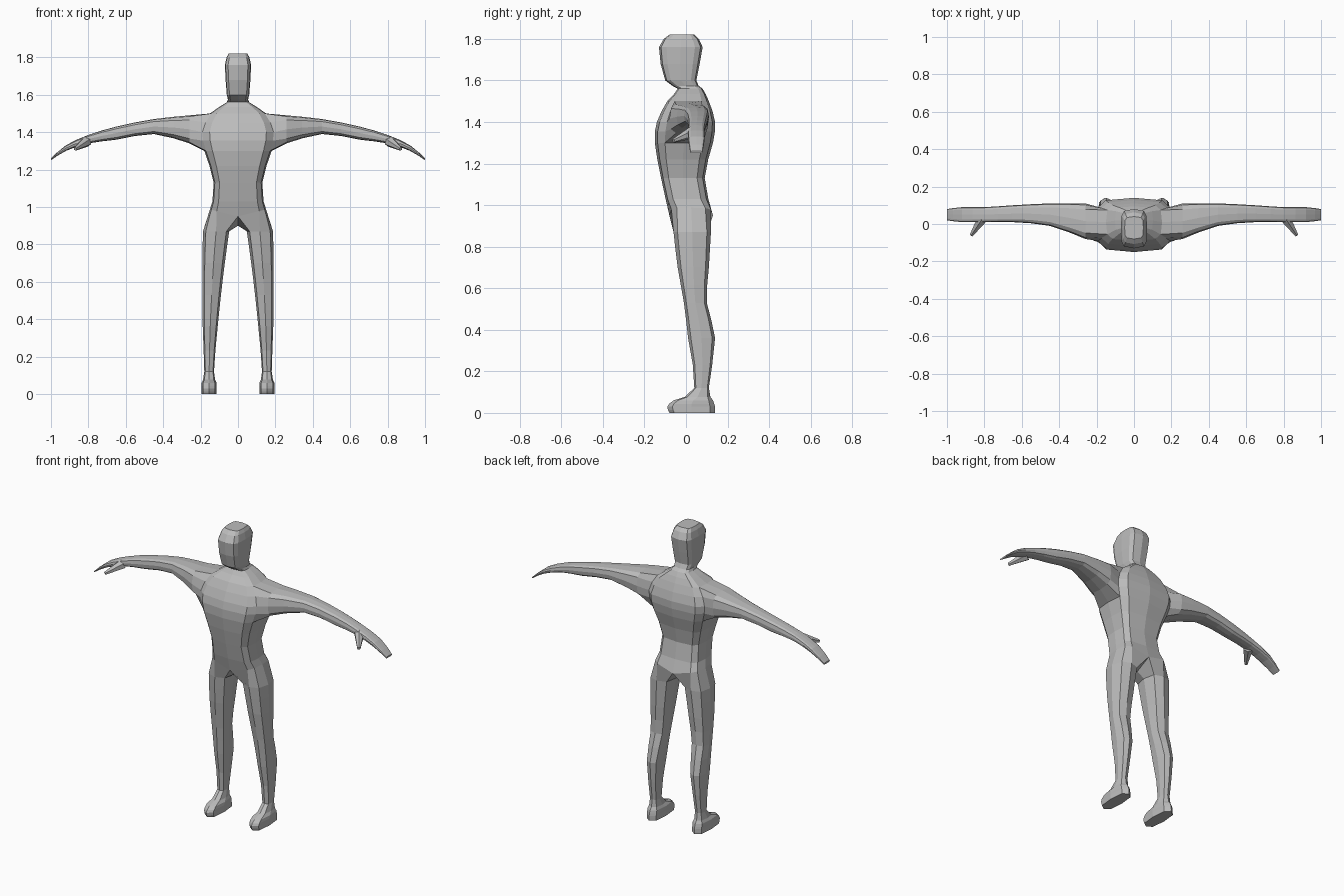
import bpy, bmesh
from math import sin, cos, radians, copysign
from mathutils import Vector, Matrix

if "Cube" in bpy.data.objects:
    bpy.data.objects.remove(bpy.data.objects["Cube"], do_unlink=True)

skin = bpy.data.materials.new("plain grey")
skin.use_nodes = True
grey = (0.5, 0.5, 0.5, 1)
skin.diffuse_color = grey
skin.node_tree.nodes["Principled BSDF"].inputs["Base Color"].default_value = grey

bm = bmesh.new()


def bend(value, power):
    """Push a unit-circle coordinate outwards to make a boxier outline."""
    return copysign(abs(value) ** power, value)


def outline(low_u, high_u, low_v, high_v, angles, power):
    """Rounded box outline in a plane, sampled at the given angles."""
    centre_u, centre_v = (low_u + high_u) / 2, (low_v + high_v) / 2
    return [(centre_u + (high_u - low_u) / 2 * bend(cos(radians(angle)), power),
             centre_v + (high_v - low_v) / 2 * bend(sin(radians(angle)), power))
            for angle in angles]


def refine(sections):
    """Add a smoothly curved in-between section after each given one."""
    result = []
    last = len(sections) - 1
    for i in range(last):
        before, start = sections[max(i - 1, 0)], sections[i]
        end, after = sections[i + 1], sections[min(i + 2, last)]
        result.append(start)
        result.append([(9 * (s + e) - b - a) / 16
                       for b, s, e, a in zip(before, start, end, after)])
    return result + [sections[last]]


def add_ring(points):
    return [bm.verts.new(point) for point in points]


def join_rings(first, second):
    for i in range(len(first)):
        bm.faces.new((first[i - 1], first[i], second[i], second[i - 1]))


def trunk_section(height, half_width, front, back):
    return [height, half_width, front, back]


def arm_section(reach, bottom, top, front, back):
    return [reach, bottom, top, front, back]


def leg_section(height, half_width, front, back):
    return [height, half_width, front, back]


# Torso, neck and head as one stack of half rings
trunk = refine([
    trunk_section(height=.95, half_width=.15, front=-.08, back=.13),
    trunk_section(height=1.13, half_width=.13, front=-.12, back=.09),
    trunk_section(height=1.3, half_width=.18, front=-.15, back=.13),
    trunk_section(height=1.4, half_width=.2, front=-.14, back=.14),
    trunk_section(height=1.5, half_width=.15, front=-.09, back=.11),
    trunk_section(height=1.56, half_width=.06, front=-.04, back=.08),
    trunk_section(height=1.6, half_width=.06, front=-.1, back=.05),
    trunk_section(height=1.76, half_width=.07, front=-.13, back=.08),
    trunk_section(height=1.82, half_width=.05, front=-.08, back=.04),
])
half_turn = [-90, -55, -25, 0, 25, 55, 90]
rows = []
for height, half_width, front, back in trunk:
    points = outline(-half_width, half_width, front, back, half_turn, power=.5)
    rows.append(add_ring([(x, y, height) for x, y in points]))
for row in rows:                      # the seam lies exactly on the centre plane
    row[0].co.x = row[-1].co.x = 0
for vert in rows[0]:                  # hip line rises outward
    vert.co.z += vert.co.x / 4

# Skin the trunk, leaving the shoulder open
armpit, shoulder = 4, 8
for level in range(len(rows) - 1):
    lower, upper = rows[level], rows[level + 1]
    for k in range(len(half_turn) - 1):
        if not (armpit <= level < shoulder and k in (2, 3)):
            bm.faces.new((lower[k], lower[k + 1], upper[k + 1], upper[k]))
bm.faces.new(rows[-1])

# Arm and hand grow from the shoulder opening
between = rows[armpit + 1:shoulder]
ring = rows[armpit][2:5] + [row[4] for row in between]
ring += rows[shoulder][4:1:-1] + [row[2] for row in reversed(between)]
arm = refine([
    arm_section(reach=.26, bottom=1.34, top=1.49, front=-.08, back=.11),
    arm_section(reach=.45, bottom=1.39, top=1.47, front=-.01, back=.11),
    arm_section(reach=.65, bottom=1.36, top=1.43, front=.01, back=.1),
    arm_section(reach=.8, bottom=1.34, top=1.385, front=.01, back=.09),
    arm_section(reach=.92, bottom=1.3, top=1.33, front=.01, back=.09),
    arm_section(reach=1, bottom=1.25, top=1.26, front=.02, back=.08),
])
for reach, bottom, top, front, back in arm:
    points = outline(front, back, bottom, top, range(240, 600, 30), power=.6)
    new_ring = add_ring([(reach, y, z) for y, z in points])
    join_rings(ring, new_ring)
    ring = new_ring
bm.faces.new(ring)

# Thumb: a tapered peg pointing forward and outward from the hand
thumb_base, thumb_tip = Vector((.81, .03, 1.35)), Vector((.87, -.06, 1.31))
thumb = thumb_tip - thumb_base
turn = thumb.to_track_quat('Z', 'Y').to_matrix().to_4x4()
bmesh.ops.create_cone(bm, cap_ends=True, segments=6, radius1=.03, radius2=.01,
                      depth=thumb.length,
                      matrix=Matrix.Translation((thumb_base + thumb_tip) / 2) @ turn)

# Leg and foot, joined to the pelvis through one crotch point
ring = rows[0] + add_ring([(0, .03, .9)])
leg = refine([
    leg_section(height=.87, half_width=.07, front=-.06, back=.12),
    leg_section(height=.7, half_width=.06, front=-.04, back=.11),
    leg_section(height=.53, half_width=.05, front=-.01, back=.1),
    leg_section(height=.36, half_width=.04, front=.01, back=.14),
    leg_section(height=.12, half_width=.026, front=.04, back=.11),
    leg_section(height=.06, half_width=.04, front=-.06, back=.13),
    leg_section(height=.03, half_width=.04, front=-.09, back=.14),
    leg_section(height=0, half_width=.04, front=-.08, back=.14),
])
octagon = range(225, 585, 45)
for height, half_width, front, back in leg:
    centre = .155 - height ** 2 / 20  # legs spread towards the feet
    points = outline(centre - half_width, centre + half_width, front, back,
                     octagon, power=.7)
    new_ring = add_ring([(x, y, height) for x, y in points])
    join_rings(ring, new_ring)
    ring = new_ring
bm.faces.new(ring)

# Mirror the half figure and fuse the seam
bmesh.ops.mirror(bm, geom=bm.verts[:] + bm.edges[:] + bm.faces[:], axis='X',
                 merge_dist=.0005)
bmesh.ops.remove_doubles(bm, verts=bm.verts[:], dist=.0005)
bmesh.ops.recalc_face_normals(bm, faces=bm.faces[:])

mesh = bpy.data.meshes.new("human_figure")
bm.to_mesh(mesh)
bm.free()
mesh.materials.append(skin)
figure = bpy.data.objects.new("human_figure", mesh)
bpy.context.collection.objects.link(figure)
